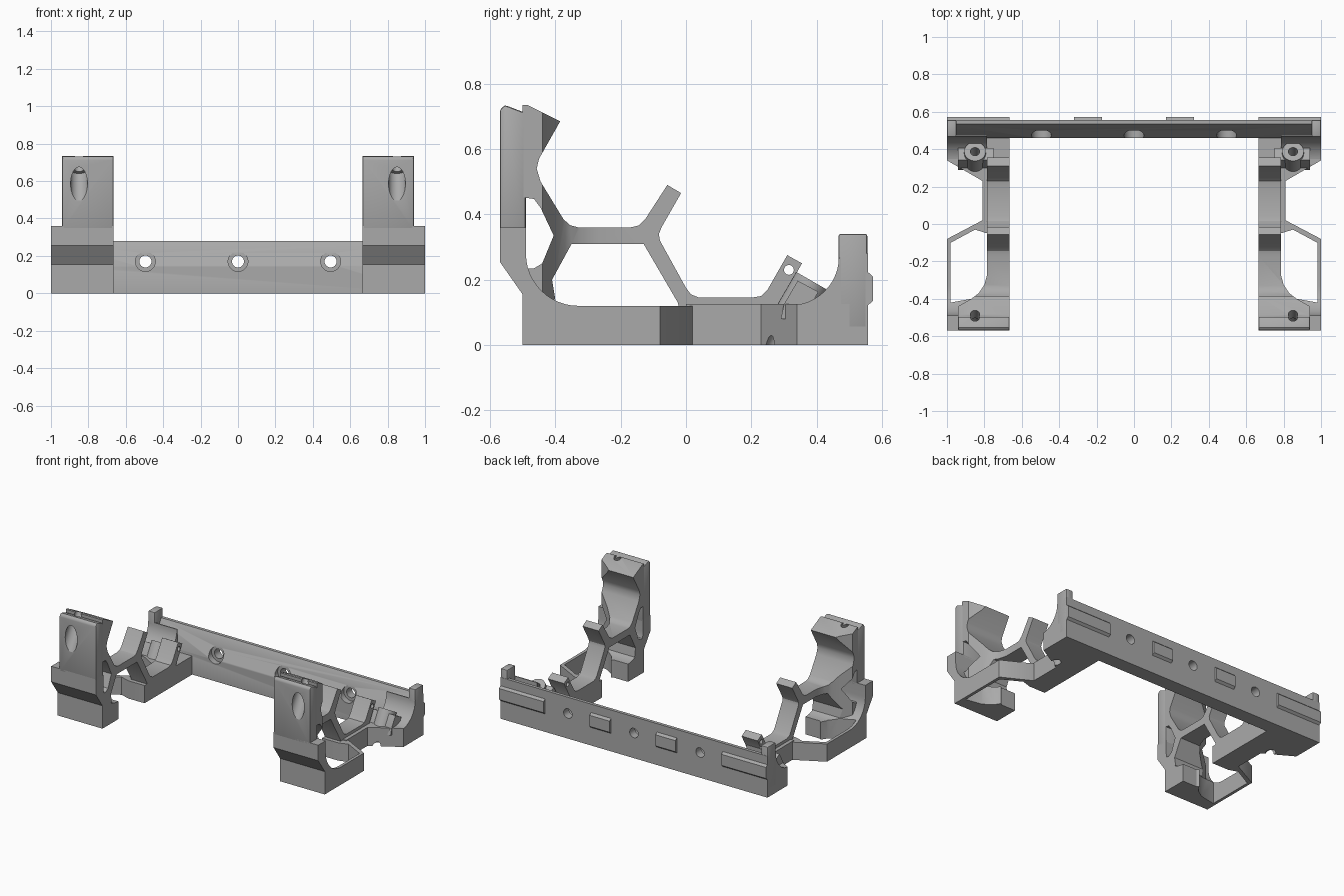
import bpy, bmesh, math
from mathutils import Vector

if "Cube" in bpy.data.objects:
    bpy.data.objects.remove(bpy.data.objects["Cube"])

grey = bpy.data.materials.new("mid grey")
grey.diffuse_color = (0.40, 0.40, 0.40, 1)
grey.use_nodes = True
grey.node_tree.nodes["Principled BSDF"].inputs["Base Color"].default_value = grey.diffuse_color


def finish(name, bm):
    bmesh.ops.recalc_face_normals(bm, faces=bm.faces)
    me = bpy.data.meshes.new(name)
    bm.to_mesh(me)
    bm.free()
    me.materials.append(grey)
    ob = bpy.data.objects.new(name, me)
    bpy.context.collection.objects.link(ob)
    return ob


def prism(name, pts, axis, a, b):
    """Extrude a (y, z) outline along X or an (x, y) outline along Z."""
    bm = bmesh.new()
    place = (lambda p: (a, *p)) if axis == 'X' else (lambda p: (*p, a))
    face = bm.faces.new([bm.verts.new(place(p)) for p in pts])
    new = bmesh.ops.extrude_face_region(bm, geom=[face])['geom']
    step = Vector((b - a, 0, 0)) if axis == 'X' else Vector((0, 0, b - a))
    bmesh.ops.translate(bm, vec=step, verts=[g for g in new if isinstance(g, bmesh.types.BMVert)])
    return finish(name, bm)


def rod(name, p, q, r, r2=None):
    """Cylinder or cone from p to q."""
    p, q = Vector(p), Vector(q)
    bm = bmesh.new()
    bmesh.ops.create_cone(bm, cap_ends=True, segments=32, radius1=r,
                          radius2=r if r2 is None else r2, depth=(q - p).length)
    bm.transform((q - p).to_track_quat('Z', 'Y').to_matrix().to_4x4())
    bmesh.ops.translate(bm, vec=(p + q) / 2, verts=bm.verts)
    return finish(name, bm)


def apply(ob, mod):
    bpy.context.view_layer.objects.active = ob
    bpy.ops.object.modifier_apply(modifier=mod.name)


def boolean(ob, tool, op='DIFFERENCE', keep=False):
    m = ob.modifiers.new("cut", 'BOOLEAN')
    m.operation, m.object, m.solver = op, tool, 'EXACT'
    apply(ob, m)
    if not keep:
        bpy.data.objects.remove(tool)


def bevel(ob, width):
    m = ob.modifiers.new("round", 'BEVEL')
    m.width, m.segments, m.limit_method = width, 2, 'ANGLE'
    apply(ob, m)


def arc(cy, cz, r, a0, a1, n=12):
    return [(cy + r * math.cos(math.radians(a0 + (a1 - a0) * i / n)),
             cz + r * math.sin(math.radians(a0 + (a1 - a0) * i / n))) for i in range(n + 1)]


IN, OUT = 0.665, 1.0
sides = []

# Front plate: narrow upper part
upper = prism("front_plate", [(-.57, .34), (-.57, .72), (-.555, .735), (-.49, .71), (-.49, .34)],
              'X', IN, .94)
bevel(upper, .008)

# Wide lower front with a concave sweep down into the low outer wall
lower = prism("lower_front", [(-.5, 0), (-.5, .155), (-.57, .255), (-.57, .36), (-.49, .36)]
              + arc(-.33, .28, .16, 180, 270) + [(.05, .12), (.05, 0)], 'X', IN, OUT)
plan = prism("plan_tool", [(IN, -.6), (OUT, -.6), (OUT, -.08), (.81, .02), (IN, .02)], 'Z', -.1, .5)
boolean(lower, plan, 'INTERSECT')
well = prism("well_tool", [(.6, -.33), (.77, -.33), (.785, -.32), (.81, -.36), (.87, -.40), (.98, -.42),
                           (.98, -.10), (.85, -.03), (.785, -.05), (.6, -.05)], 'Z', -.1, .5)
boolean(lower, well)

# Inner lattice: branching struts and cradle fingers
lattice = prism("lattice", [
    (-.50, .735), (-.485, .735), (-.385, .685), (-.45, .57), (-.457, .54), (-.445, .5), (-.375, .385),
    (-.355, .367), (-.33, .36), (-.17, .36), (-.145, .366), (-.125, .385), (-.057, .49),
    (-.015, .465), (-.075, .36), (-.083, .34), (-.08, .32), (0, .175), (.015, .155), (.04, .145),
    (.2, .145), (.23, .15), (.25, .17), (.31, .275), (.355, .25), (.285, .125), (.285, .06),
    (-.01, .06), (-.025, .13), (-.13, .31), (-.35, .31), (-.41, .2), (-.40, .14), (-.50, .14),
    (-.50, .235), (-.465, .235), (-.44, .25), (-.405, .335), (-.445, .42), (-.465, .447),
    (-.50, .452)], 'X', IN, .97)
plan = prism("plan_tool", [(IN, -.6), (.94, -.6), (.94, -.44), (.87, -.40), (.83, -.37), (.80, -.325),
                           (.785, -.27), (.785, .4), (IN, .4)], 'Z', 0, 1)
boolean(lattice, plan, 'INTERSECT')
boolean(lattice, rod("pin_tool", (.6, .315, .23), (.9, .315, .23), .015))

# Slanted screw bores through the front plate
d = Vector((0, .5, .866))
mouth = Vector((.85, -.57, .585))
for part in (upper, lattice):
    boolean(part, rod("bore_tool", mouth - d * .2, mouth + d * .09, .045))
    boolean(part, rod("bore_tool", mouth, mouth + d * .4, .025))

# Rear base flaring out to the rail
base = prism("rear_base", [(IN, 0), (.81, 0), (.81, .23), (OUT, .34), (OUT, .50), (IN, .50)],
             'Z', 0, .125)
# Concave rear cheek, cut to the same flare
cheek = prism("rear_cheek", [(.22, .06), (.22, .122)] + arc(.32, .27, .148, -90, 0)
              + [(.475, .27), (.475, .06)], 'X', .785, OUT)
plan = prism("plan_tool", [(.7, .23), (.81, .23), (OUT, .34), (OUT, .6), (.7, .6)], 'Z', -.1, .5)
boolean(cheek, plan, 'INTERSECT')
# End post and the small rear finger
post = prism("end_post", [(.467, .05), (.467, .34), (.555, .34), (.555, .05)], 'X', .95, OUT)
bevel(post, .006)
finger = prism("rear_finger", [(.29, .08), (.30, .125), (.342, .197), (.405, .163), (.36, .08)],
               'X', .75, .94)
foot = Vector((.85, .275, .0))
boss = rod("screw_boss", foot + d * .1, foot + d * .225, .058)
for part in (base, cheek, finger, boss):
    boolean(part, rod("bore_tool", foot - d * .1, foot + d * .09, .03))
    boolean(part, rod("bore_tool", foot, foot + d * .4, .025))

# Raised pads on the back of the rail
pad_profile = [(.54, .12), (.555, .12), (.572, .135), (.572, .21), (.555, .225), (.54, .225)]
pad_outer = prism("outer_pad", pad_profile, 'X', IN, OUT)
pad_inner = prism("inner_pad", pad_profile, 'X', .172, .322)

for ob in (upper, lower, lattice, base, cheek, post, finger, boss, pad_outer, pad_inner):
    sides.append(ob)
    apply(ob, ob.modifiers.new("mirror", 'MIRROR'))

# Cross rail with sloped top and countersunk holes
rail = prism("cross_rail", [(.46, 0), (.46, .145), (.535, .28), (.557, .28), (.557, 0)],
             'X', -OUT, OUT)
for x in (-.495, 0, .495):
    boolean(rail, rod("hole_tool", (x, .3, .17), (x, .7, .17), .032))
    boolean(rail, rod("hole_tool", (x, .3, .17), (x, .50, .17), .053))

# Smooth curves, keep sharp edges
for ob in sides + [rail]:
    bpy.ops.object.select_all(action='DESELECT')
    ob.select_set(True)
    bpy.context.view_layer.objects.active = ob
    bpy.ops.object.shade_smooth_by_angle(angle=math.radians(30))
